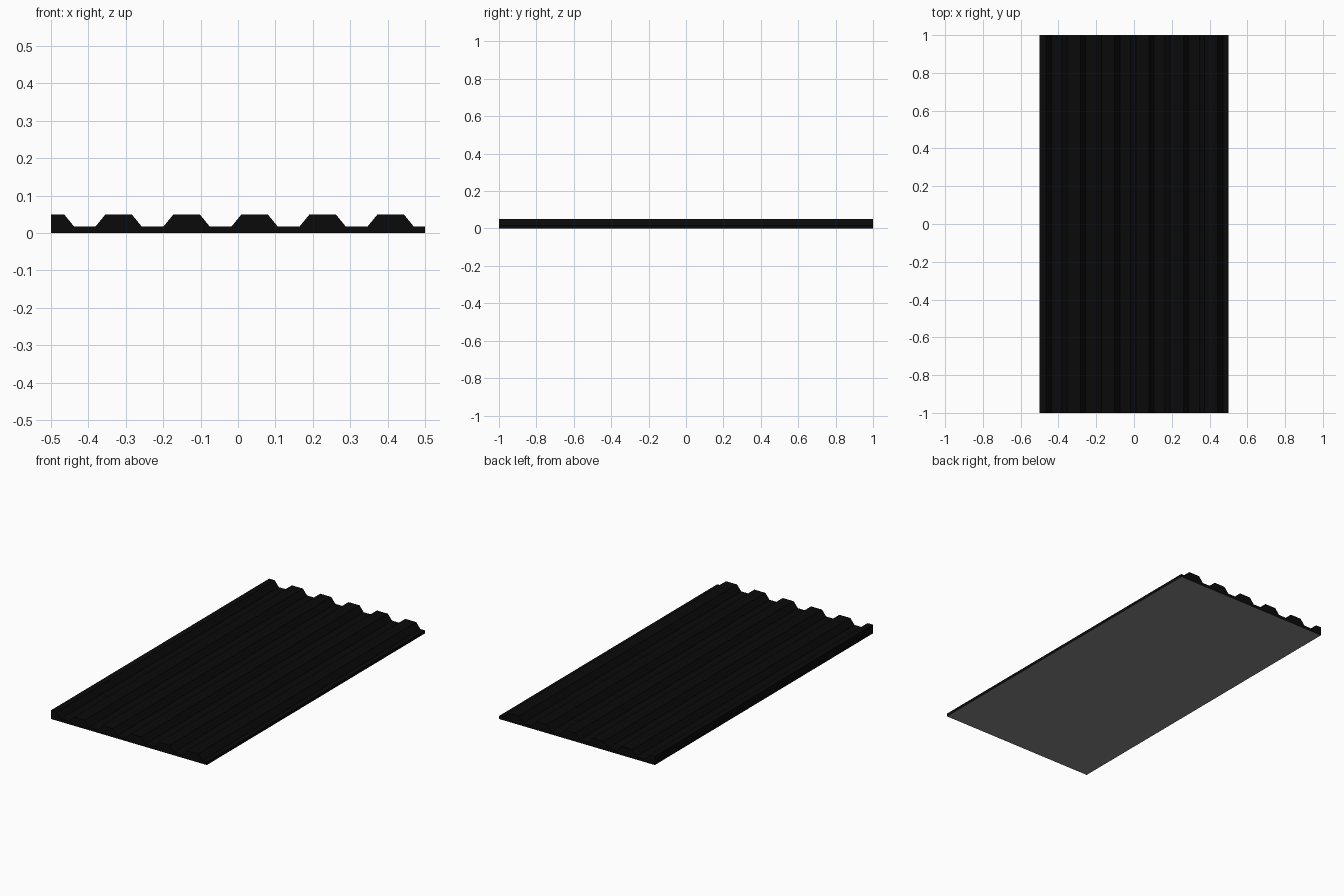
import bpy, bmesh

if "Cube" in bpy.data.objects:
    bpy.data.objects.remove(bpy.data.objects["Cube"])

PITCH, BASE_Z, TOP_Z = 2 / 11, 0.017, 0.05
TOP_HALF, FOOT_HALF = 0.035, 0.062

# Trapezoid cross-section: half rib at the left edge, then five full ribs
profile = [(-0.5, 0), (-0.5, TOP_Z), (-0.5 + TOP_HALF, TOP_Z), (-0.5 + FOOT_HALF, BASE_Z)]
for i in range(1, 6):
    c = -0.501 + PITCH * i
    profile += [(c - FOOT_HALF, BASE_Z), (c - TOP_HALF, TOP_Z),
                (c + TOP_HALF, TOP_Z), (c + FOOT_HALF, BASE_Z)]
profile += [(0.5, BASE_Z), (0.5, 0)]

# Extrude the section along the panel length
bm = bmesh.new()
end = bm.faces.new([bm.verts.new((x, -1, z)) for x, z in profile])
ext = bmesh.ops.extrude_face_region(bm, geom=[end], use_keep_orig=True)
bmesh.ops.translate(bm, vec=(0, 2, 0),
                    verts=[v for v in ext["geom"] if isinstance(v, bmesh.types.BMVert)])
bmesh.ops.recalc_face_normals(bm, faces=bm.faces[:])

# Black outer skin, grey underside
for f in bm.faces:
    f.material_index = 1 if all(v.co.z < 0.001 for v in f.verts) else 0
mesh = bpy.data.meshes.new("ribbed_panel")
bm.to_mesh(mesh)
bm.free()
for name, g in (("black_skin", 0.003), ("grey_underside", 0.25)):
    mat = bpy.data.materials.new(name)
    mat.diffuse_color = (g, g, g, 1)
    mat.use_nodes = True
    mat.node_tree.nodes["Principled BSDF"].inputs["Base Color"].default_value = mat.diffuse_color
    mesh.materials.append(mat)
panel = bpy.data.objects.new("ribbed_panel", mesh)
bpy.context.collection.objects.link(panel)
